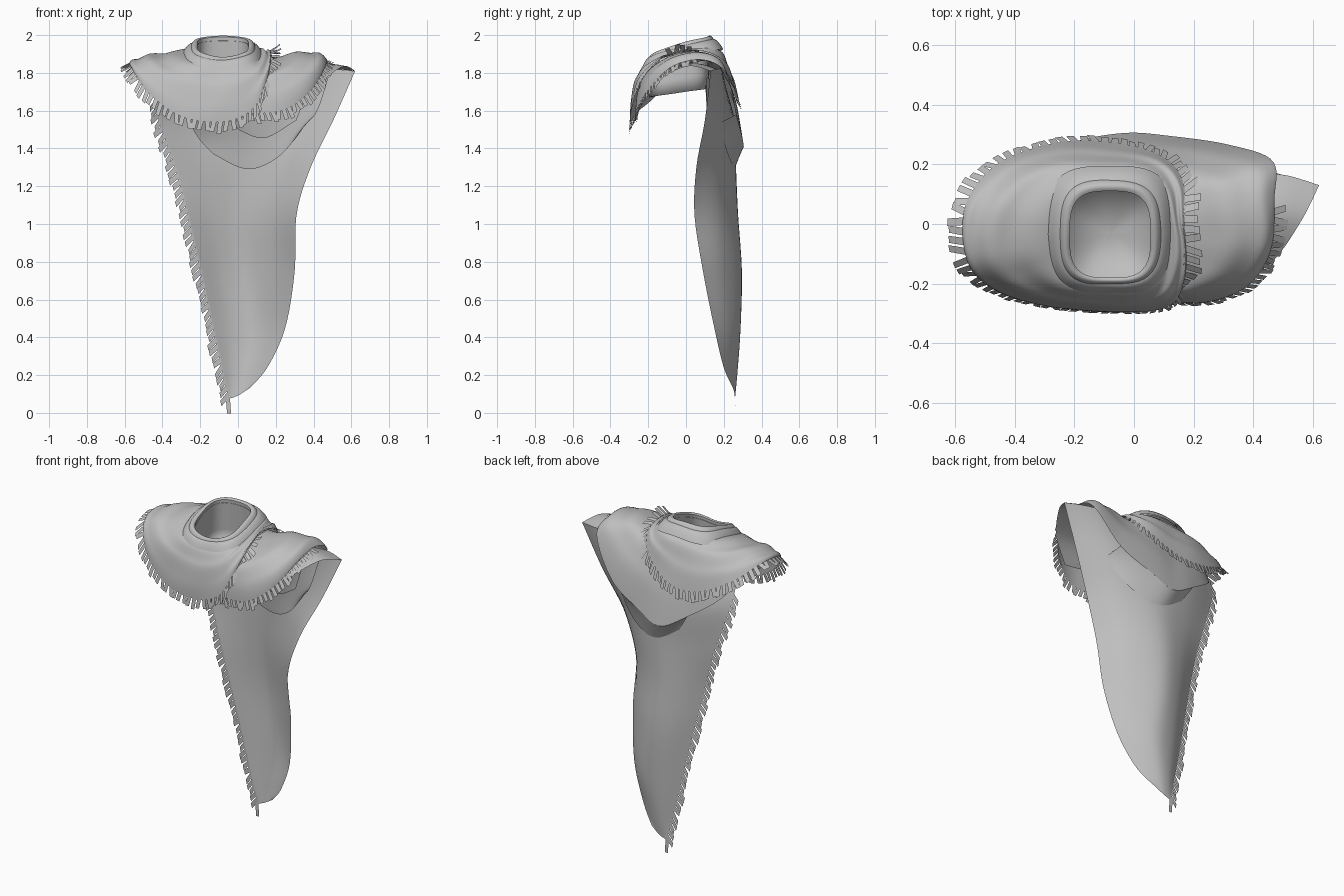
import bpy, math, random
from mathutils import Vector as V

if "Cube" in bpy.data.objects:
    bpy.data.objects.remove(bpy.data.objects["Cube"])

random.seed(4)
cloth = bpy.data.materials.new("grey_cloth")
cloth.diffuse_color = (0.52, 0.52, 0.52, 1)
cloth.use_nodes = True
cloth.node_tree.nodes["Principled BSDF"].inputs["Base Color"].default_value = cloth.diffuse_color
CX, CY = -0.08, -0.035          # neck centre


def make(name, verts, faces, smooth=True):
    me = bpy.data.meshes.new(name)
    me.from_pydata([tuple(v) for v in verts], [], faces)
    me.materials.append(cloth)
    me.polygons.foreach_set("use_smooth", [smooth] * len(me.polygons))
    ob = bpy.data.objects.new(name, me)
    bpy.context.collection.objects.link(ob)
    return ob


def spline(pts, n, closed=False):
    """Sample n points of a smooth curve through pts."""
    pts = [V(p) for p in pts]
    m = len(pts)
    out = []
    for i in range(n):
        u = i / n * m if closed else i / (n - 1) * (m - 1)
        k = int(u) if closed else min(int(u), m - 2)
        f = u - k
        g = (lambda j: pts[j % m]) if closed else (lambda j: pts[max(0, min(m - 1, j))])
        a, b, c, d = g(k - 1), g(k), g(k + 1), g(k + 2)
        out.append(0.5 * (2 * b + (c - a) * f + (2 * a - 5 * b + 4 * c - d) * f * f
                          + (3 * b - a - 3 * c + d) * f ** 3))
    return out


def grid(name, rows, closed=False):
    n = len(rows[0])
    faces = [(r * n + c, r * n + (c + 1) % n, (r + 1) * n + (c + 1) % n, (r + 1) * n + c)
             for r in range(len(rows) - 1) for c in range(n if closed else n - 1)]
    return make(name, [p for r in rows for p in r], faces)


def sheet(name, ctrl, nr=28, nc=20):
    """Smooth patch through a small net of points."""
    wide = [spline(r, nc) for r in ctrl]
    cols = [spline(c, nr) for c in zip(*wide)]
    rows = [list(r) for r in zip(*cols)]
    grid(name, rows)
    return rows


def rim(a, grow=0.0, drop=0.0):
    """Rounded-square neck line, tilted to the front."""
    c, s = math.cos(a), math.sin(a)
    k = (abs(c) ** 3.2 + abs(s) ** 3.2) ** (-1 / 3.2)
    return V((CX + (0.135 + grow) * k * c, CY + (0.145 + grow) * k * s,
              1.95 + 0.055 * s - 0.015 * s * s - drop))


def mantle(name, hem, grow, drop, ripple, lift=0.0, n=96, nt=20):
    """Draped layer from the neck line out and down to its hem."""
    edge = spline(hem, n, True)
    rows = []
    for j in range(nt + 1):
        t = j / nt
        fz = 0.75 * (1 - math.cos(t * math.pi / 2)) + 0.25 * t
        row = []
        for h in edge:
            a = math.atan2(h.y - CY, h.x - CX)
            fx = math.sin(t * math.pi / 2)
            fx -= 0.6 * max(0, math.sin(a)) * (fx - t)      # flatter down the back
            p = rim(a, grow, drop)
            q = p.lerp(h, fx)
            q.z = p.z + (h.z - p.z) * fz
            w = math.sin(math.pi * t)
            q.z += lift * w * max(0, math.cos(a)) ** 2
            q.z += ripple * w * math.sin(17 * t + 1.6 * math.sin(a + 0.6))
            push = ripple * 0.6 * w * math.sin(5 * a + 4 * t)
            q.x += push * math.cos(a)
            q.y += push * math.sin(a)
            row.append(q)
        rows.append(row)
    grid(name, rows, True)
    return rows


def fringe(name, path, dirs, count, length, width, droop=0.0):
    """Flat tassels spaced evenly along a path."""
    run = [0.0]
    for a, b in zip(path, path[1:]):
        run.append(run[-1] + (b - a).length)
    verts, faces, k = [], [], 0
    for i in range(count):
        s = (i + 0.5) / count * run[-1]
        while run[k + 1] < s:
            k += 1
        p = path[k].lerp(path[k + 1], (s - run[k]) / (run[k + 1] - run[k]))
        along = (path[k + 1] - path[k]).normalized()
        d = (dirs[k] + along * random.uniform(-0.25, 0.25) + V((0, 0, -droop))).normalized()
        L = length * random.uniform(0.8, 1.15)
        h = along * width / 2
        b = len(verts)
        verts += [p - h - d * 0.01, p + h - d * 0.01, p + h * 0.95 + d * L, p - h * 0.95 + d * L]
        faces.append((b, b + 1, b + 2, b + 3))
    make(name, verts, faces, False)


def outward(rows):
    return [(a - b).normalized() for a, b in zip(rows[-1], rows[int(len(rows) * 0.6)])]


# Neck lining: closed tube below the collar
N = 64
angles = [2 * math.pi * i / N for i in range(N)]
lining = []
for t in (0, 0.15, 0.4, 0.7, 1):
    ring = []
    for a in angles:
        p = rim(a, 0.015 * t)
        p.z += (1.695 + 0.025 * math.sin(a) - p.z) * t
        ring.append(p)
    lining.append(ring)
lining.append([V((CX, CY, 1.70))] * N)
grid("neck_lining", lining, True)

# Rolled collar folds, tighter at the front
for i, (g, d) in enumerate(((0.05, 0.045), (0.085, 0.065))):
    rows = []
    for j in range(9):
        t = j / 8
        rows.append([rim(a, g * t * (1 - 0.35 * max(0, -math.sin(a))),
                         d * t * t + 0.02 * i * (1 - t) - 0.012 * math.sin(math.pi * t)
                         + 0.006 * t * math.sin(3 * a + i)) for a in angles])
    grid("collar_fold_%d" % (i + 1), rows, True)

# Upper mantle over the left shoulder
upper = mantle("upper_mantle", [
    (.17, 0, 1.92), (.165, .14, 1.88), (.09, .23, 1.78), (-.08, .275, 1.67), (-.27, .27, 1.67),
    (-.46, .2, 1.76), (-.565, .06, 1.85), (-.56, -.12, 1.82), (-.47, -.22, 1.69),
    (-.3, -.275, 1.57), (-.09, -.295, 1.54), (.07, -.29, 1.6), (.145, -.25, 1.74),
    (.175, -.14, 1.87)],
    0.03, 0.04, 0.007)
fringe("upper_fringe", upper[-1] + upper[-1][:1], outward(upper), 76, 0.056, 0.026)

# Lower mantle reaching the right shoulder and a point at the back
lower = mantle("lower_mantle", [
    (.47, .08, 1.87), (.465, .21, 1.80), (.32, .265, 1.58), (.12, .295, 1.47), (-.03, .305, 1.41),
    (-.2, .275, 1.5), (-.38, .2, 1.63), (-.45, .05, 1.75), (-.44, -.1, 1.72), (-.3, -.2, 1.64),
    (-.1, -.25, 1.6), (.1, -.265, 1.585), (.26, -.26, 1.61), (.39, -.2, 1.71), (.46, -.08, 1.83)],
    0.03, 0.115, 0.006, 0.06)
s = int(96 * 10.3 / 15)
fringe("lower_fringe", lower[-1][s:], outward(lower)[s:], 28, 0.052, 0.024)

# Underside of the back point, tucking in to the panel
sheet("back_tuck", [
    [(-.2, .275, 1.5), (-.03, .305, 1.41), (.12, .295, 1.47), (.32, .265, 1.58)],
    [(-.13, .255, 1.39), (.03, .26, 1.3), (.2, .225, 1.36), (.36, .17, 1.53)]], 8, 20)

# Long back panel
panel = sheet("back_panel", [
    [(-.44, .14, 1.70), (-.2, .19, 1.72), (.1, .2, 1.76), (.4, .185, 1.82), (.62, .13, 1.81)],
    [(-.42, .18, 1.55), (-.2, .245, 1.55), (.05, .255, 1.55), (.3, .21, 1.55), (.505, .10, 1.55)],
    [(-.335, .2, 1.3), (-.15, .25, 1.3), (.05, .26, 1.3), (.25, .18, 1.3), (.385, .055, 1.3)],
    [(-.27, .2, 1.05), (-.12, .26, 1.05), (.03, .27, 1.05), (.2, .18, 1.05), (.31, .045, 1.05)],
    [(-.2, .22, .75), (-.08, .28, .75), (.05, .29, .75), (.2, .2, .75), (.3, .09, .75)],
    [(-.135, .24, .45), (-.04, .28, .45), (.07, .285, .45), (.17, .23, .45), (.25, .15, .45)],
    [(-.085, .25, .22), (-.03, .27, .22), (.03, .27, .22), (.09, .245, .23), (.155, .2, .24)],
    [(-.05, .26, .075), (-.03, .26, .08), (0, .26, .092), (.03, .255, .11), (.06, .25, .13)]],
    40, 24)
edge = [r[0] for r in panel][2:]
fringe("panel_fringe", edge, [V((-0.7, 0.02, -0.45))] * len(edge), 44, 0.05, 0.031, 0.35)
tip = panel[-1][0]
fringe("tip_tassel", [tip + V((-.015, 0, 0)), tip + V((.008, 0, 0))], [V((-0.05, 0, -1))], 1, 0.07, 0.022)

# Shoulder flap of the panel, folding forward under the mantle
sheet("shoulder_flap", [
    [(.62, .13, 1.81), (.5, .165, 1.82), (.36, .17, 1.81)],
    [(.56, .01, 1.835), (.46, .03, 1.85), (.34, .03, 1.84)],
    [(.46, -.13, 1.77), (.4, -.13, 1.78), (.3, -.13, 1.79)],
    [(.33, -.21, 1.665), (.27, -.21, 1.67), (.2, -.21, 1.68)]], 20, 10)

# Cowl folds hanging inside the back panel
sheet("inner_cowl", [
    [(-.3, .13, 1.64), (0, .17, 1.70), (.3, .15, 1.74), (.48, .11, 1.78)],
    [(-.22, .215, 1.47), (.05, .225, 1.47), (.25, .175, 1.5), (.42, .11, 1.6)],
    [(-.13, .24, 1.37), (.05, .25, 1.29), (.22, .185, 1.36), (.36, .15, 1.53)]], 16, 20)
sheet("inner_fold", [
    [(-.1, .13, 1.66), (.12, .13, 1.68), (.38, .1, 1.74)],
    [(0, .18, 1.5), (.14, .17, 1.455), (.31, .12, 1.55)]], 8, 14)
